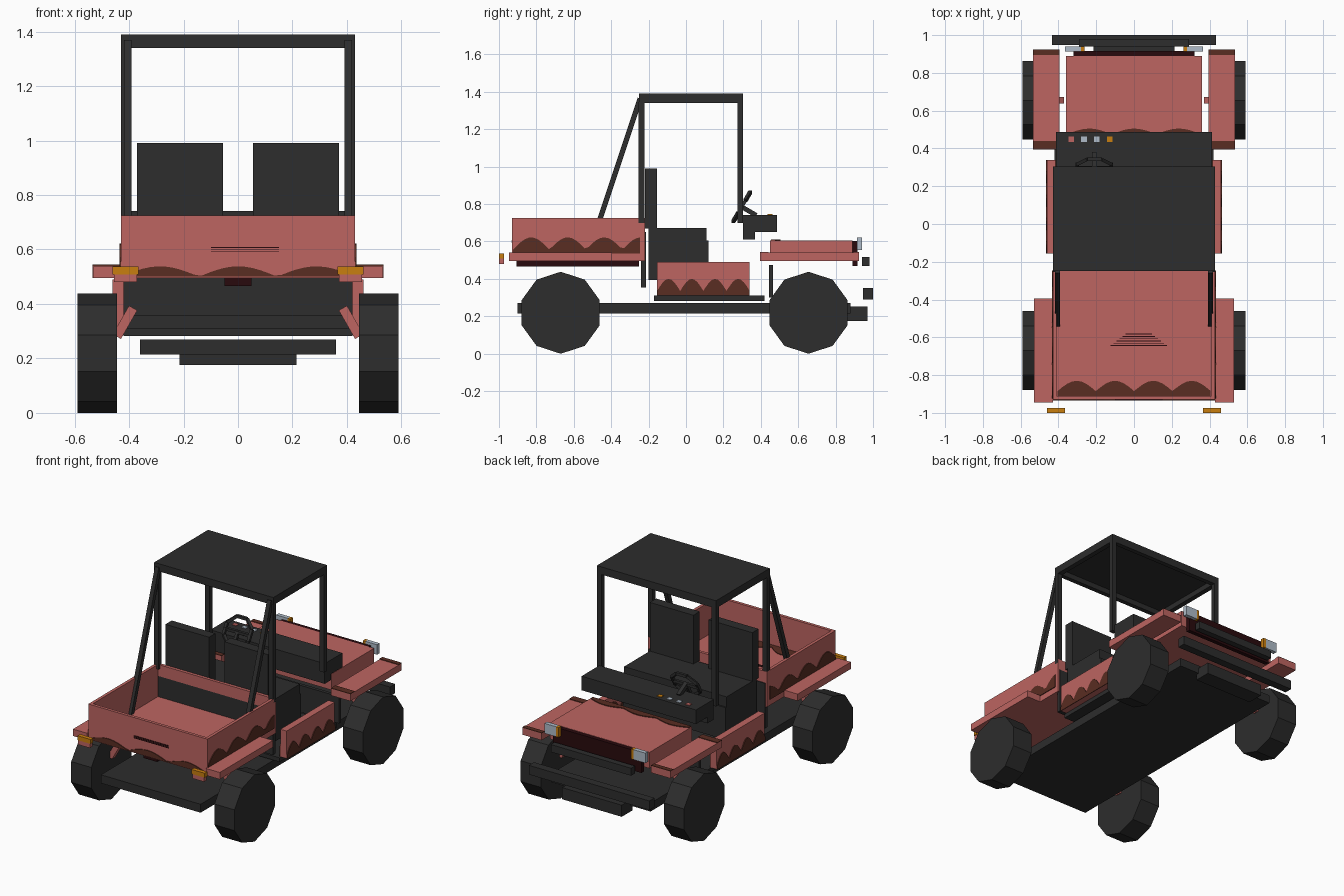
import bpy, bmesh, math
from mathutils import Vector, Matrix

if "Cube" in bpy.data.objects:
    bpy.data.objects.remove(bpy.data.objects["Cube"])


def material(name, r, g, b):
    m = bpy.data.materials.new(name)
    m.diffuse_color = (r, g, b, 1)
    m.use_nodes = True
    m.node_tree.nodes["Principled BSDF"].inputs["Base Color"].default_value = m.diffuse_color
    return m


RED = material("faded_red", 0.51, 0.13, 0.12)
DARK = material("dark_grey", 0.026, 0.026, 0.026)
MUD = material("mud_brown", 0.10, 0.026, 0.016)
MAROON = material("deep_maroon", 0.022, 0.003, 0.004)
GLASS = material("pale_glass", 0.43, 0.50, 0.58)
AMBER = material("amber", 0.58, 0.21, 0.005)


def finish(name, bm, mat):
    bmesh.ops.recalc_face_normals(bm, faces=bm.faces)
    me = bpy.data.meshes.new(name)
    bm.to_mesh(me)
    bm.free()
    ob = bpy.data.objects.new(name, me)
    me.materials.append(mat)
    bpy.context.collection.objects.link(ob)
    return ob


def box(name, x, y, z, mat):
    """Box from three (low, high) ranges."""
    bm = bmesh.new()
    size = Matrix.Diagonal((x[1] - x[0], y[1] - y[0], z[1] - z[0], 1))
    mid = Vector((sum(x) / 2, sum(y) / 2, sum(z) / 2))
    bmesh.ops.create_cube(bm, size=1, matrix=Matrix.Translation(mid) @ size)
    return finish(name, bm, mat)


def pair(name, x, y, z, mat):
    """The same box on both sides of the car."""
    box(name + "_right", x, y, z, mat)
    box(name + "_left", (-x[1], -x[0]), y, z, mat)


def bar(name, a, b, w, mat):
    """Square bar between two points."""
    a, b = Vector(a), Vector(b)
    d = b - a
    m = Matrix.Translation((a + b) / 2) @ d.to_track_quat('Z', 'X').to_matrix().to_4x4()
    bm = bmesh.new()
    bmesh.ops.create_cube(bm, size=1, matrix=m @ Matrix.Diagonal((w, w, d.length, 1)))
    return finish(name, bm, mat)


def mud(name, lo, hi, base, low, high, pitch, place):
    """Thin scalloped plate; place(u, v, t) maps it into the model."""
    n = 32
    bm = bmesh.new()
    rows = []
    for i in range(n + 1):
        u = lo + (hi - lo) * i / n
        top = low + (high - low) * abs(math.sin(math.pi * (u - lo) / pitch))
        rows.append([bm.verts.new(place(u, v, t))
                     for v, t in ((base, 0), (top, 0), (top, 0.005), (base, 0.005))])
    for p, q in zip(rows, rows[1:]):
        for k in range(4):
            bm.faces.new((p[k], p[(k + 1) % 4], q[(k + 1) % 4], q[k]))
    bm.faces.new(rows[0])
    bm.faces.new(rows[-1])
    return finish(name, bm, MUD)


# Wheels and struts
for s, side in ((1, "right"), (-1, "left")):
    for y, end in ((-0.67, "front"), (0.655, "rear")):
        bm = bmesh.new()
        turn = Matrix.Translation((s * 0.517, y, 0.219)) @ Matrix.Rotation(math.pi / 2, 4, 'Y')
        # a corner of the ten-sided tyre points straight up
        spin = Matrix.Rotation(0, 4, 'Z')
        bmesh.ops.create_cone(bm, cap_ends=True, segments=10, radius1=0.219,
                              radius2=0.219, depth=0.145, matrix=turn @ spin)
        # set the corner direction from the mesh itself
        top = max(v.co.z for v in bm.verts)
        if top < 0.435:
            bmesh.ops.rotate(bm, verts=bm.verts, cent=(0, y, 0.219),
                             matrix=Matrix.Rotation(math.pi / 10, 3, 'X'))
        finish(f"wheel_{end}_{side}", bm, DARK)
        bar(f"strut_{end}_{side}", (s * 0.445, y, 0.28), (s * 0.385, y, 0.385), 0.035, RED)

# Underbody
box("chassis", (-0.36, 0.36), (-0.90, 0.88), (0.215, 0.27), DARK)
box("floor", (-0.42, 0.42), (-0.17, 0.42), (0.283, 0.31), DARK)
box("bed_spine", (-0.05, 0.05), (-0.905, -0.25), (0.465, 0.495), MAROON)
box("cab_back_panel", (-0.42, 0.42), (-0.24, -0.215), (0.355, 0.65), DARK)
box("firewall", (-0.42, 0.42), (0.443, 0.465), (0.30, 0.475), DARK)

# Cargo bed
box("bed_floor", (-0.43, 0.43), (-0.93, -0.22), (0.495, 0.515), RED)
pair("bed_side", (0.41, 0.43), (-0.93, -0.22), (0.515, 0.725), RED)
box("bed_end_wall", (-0.41, 0.41), (-0.93, -0.91), (0.515, 0.725), RED)
box("bed_cab_wall", (-0.41, 0.41), (-0.24, -0.22), (0.515, 0.725), RED)
mud("bed_end_mud", -0.43, 0.43, 0.50, 0.50, 0.538, 0.287,
    lambda u, v, t: (u, -0.93 - t, v))
mud("bed_floor_mud", -0.405, 0.405, -0.91, -0.885, -0.83, 0.203,
    lambda u, v, t: (u, v, 0.515 + t))
for i in range(3):
    z = 0.592 + i * 0.007
    box(f"end_slot_{i}", (-0.10, 0.15), (-0.934, -0.93), (z, z + 0.003), MAROON)
for i in range(6):
    w = 0.15 - i * 0.016
    y = -0.645 + i * 0.012
    box(f"floor_slot_{i}", (0.025 - w, 0.025 + w), (y, y + 0.004), (0.515, 0.518), MAROON)

# Side panels and fenders
pair("side_panel", (0.415, 0.46), (-0.155, 0.34), (0.31, 0.49), RED)
pair("bed_fender", (0.43, 0.53), (-0.945, -0.395), (0.495, 0.54), RED)
pair("hood_fender", (0.395, 0.535), (0.395, 0.925), (0.495, 0.54), RED)
pair("hood_fender_mud", (0.395, 0.535), (0.395, 0.44), (0.54, 0.544), MUD)
pair("hood_fender_tip_mud", (0.395, 0.535), (0.895, 0.925), (0.54, 0.544), MUD)
for s, side in ((1, "right"), (-1, "left")):
    mud("bed_mud_" + side, -0.925, -0.245, 0.535, 0.555, 0.622, 0.195,
        lambda u, v, t: (s * (0.43 + t), u, v))
    mud("panel_mud_" + side, -0.155, 0.34, 0.31, 0.335, 0.40, 0.124,
        lambda u, v, t: (s * (0.46 + t), u, v))
    mud("panel_inner_mud_" + side, -0.155, 0.34, 0.31, 0.38, 0.45, 0.124,
        lambda u, v, t: (s * (0.415 - t), u, v))

# Hood, grille, bumpers
box("hood", (-0.36, 0.36), (0.45, 0.89), (0.50, 0.605), RED)
mud("hood_mud", -0.355, 0.355, 0.455, 0.475, 0.505, 0.237,
    lambda u, v, t: (u, v, 0.605 + t))
box("grille", (-0.32, 0.32), (0.89, 0.917), (0.47, 0.603), MAROON)
box("upper_bumper", (-0.29, 0.29), (0.94, 0.98), (0.468, 0.517), DARK)
box("lower_bumper", (-0.435, 0.435), (0.947, 1.0), (0.29, 0.35), DARK)
box("skid_block", (-0.215, 0.215), (0.86, 0.97), (0.176, 0.252), DARK)
pair("headlight", (0.28, 0.365), (0.913, 0.94), (0.555, 0.62), GLASS)
pair("headlight_marker", (0.262, 0.28), (0.913, 0.94), (0.555, 0.62), AMBER)

# Lamps at the bed end
pair("bed_lamp_upper", (0.365, 0.46), (-1.0, -0.973), (0.508, 0.537), AMBER)
pair("bed_lamp_lower", (0.37, 0.455), (-1.0, -0.973), (0.48, 0.508), RED)

# Seats
box("seat_base", (-0.37, 0.37), (-0.20, 0.12), (0.395, 0.605), DARK)
box("seat_cushion", (-0.37, 0.37), (-0.20, 0.11), (0.605, 0.672), DARK)
pair("seat_back", (0.055, 0.37), (-0.22, -0.155), (0.67, 0.99), DARK)

# Dashboard with gauges
box("dashboard", (-0.413, 0.413), (0.305, 0.487), (0.65, 0.742), DARK)
box("dashboard_lower", (-0.413, 0.413), (0.305, 0.37), (0.61, 0.65), DARK)
for i, m in enumerate((RED, GLASS, GLASS, AMBER)):
    x = -0.333 + i * 0.068
    box(f"gauge_{i}", (x - 0.015, x + 0.015), (0.435, 0.462), (0.742, 0.746), m)

# Steering wheel
hub = Matrix.Translation((-0.21, 0.298, 0.785)) @ Matrix.Rotation(math.radians(60), 4, 'X')
rim = [hub @ Vector((0.097 * math.cos(a), 0.097 * math.sin(a), 0))
       for a in (math.radians(22.5 + 45 * i) for i in range(8))]
for i in range(8):
    bar(f"steering_rim_{i}", rim[i], rim[(i + 1) % 8], 0.018, DARK)
for i, a in enumerate((0, 180, 270)):
    a = math.radians(a)
    bar(f"steering_spoke_{i}", hub @ Vector((0, 0, 0)),
        hub @ Vector((0.09 * math.cos(a), 0.09 * math.sin(a), 0)), 0.018, DARK)
bar("steering_column", hub @ Vector((0, 0, 0)), hub @ Vector((0, 0, -0.09)), 0.025, DARK)

# Roof and roll cage
box("roof_sheet", (-0.43, 0.43), (-0.25, 0.305), (1.375, 1.39), DARK)
pair("roof_rail", (0.397, 0.43), (-0.25, 0.305), (1.34, 1.376), DARK)
box("roof_front_rail", (-0.40, 0.40), (-0.25, -0.22), (1.34, 1.376), DARK)
box("roof_rear_rail", (-0.40, 0.40), (0.275, 0.305), (1.34, 1.376), DARK)
pair("bed_post", (0.397, 0.43), (-0.253, -0.222), (0.70, 1.345), DARK)
pair("dash_post", (0.397, 0.43), (0.275, 0.305), (0.70, 1.345), DARK)
for s, side in ((1, "right"), (-1, "left")):
    bar("cage_brace_" + side, (s * 0.405, -0.245, 1.365), (s * 0.405, -0.53, 0.51), 0.028, DARK)
